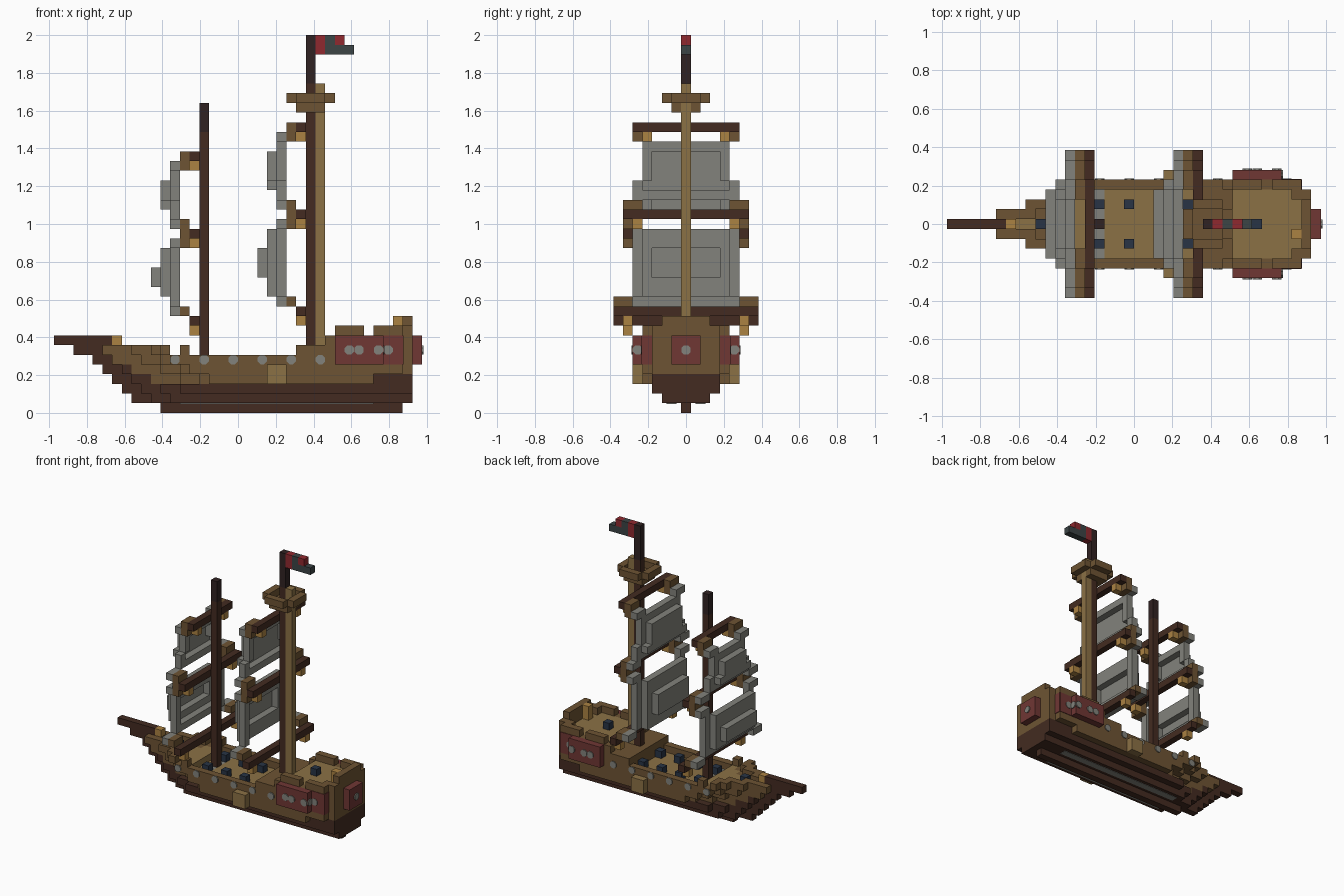
import bpy, bmesh
from mathutils import Vector, Matrix

if "Cube" in bpy.data.objects:
    bpy.data.objects.remove(bpy.data.objects["Cube"])

V = 2 / 39  # edge of one block
COLOURS = {
    "brown": (.155, .088, .033), "tan": (.26, .165, .06), "dark_wood": (.056, .024, .015),
    "sailcloth": (.225, .225, .2), "wine": (.16, .038, .034), "flag_red": (.28, .022, .028),
    "slate": (.045, .058, .06), "navy": (.021, .034, .06), "gold": (.41, .225, .055),
    "black_wood": (.03, .016, .016)}
NAMES = list(COLOURS)
MATS = []
for name, rgb in COLOURS.items():
    m = bpy.data.materials.new(name)
    m.use_nodes = True
    m.diffuse_color = (*rgb, 1)
    m.node_tree.nodes["Principled BSDF"].inputs["Base Color"].default_value = (*rgb, 1)
    MATS.append(m)


def place(i, j, k):
    """Block-grid corner to world position."""
    return Vector(((i - 19) * V, (j - .5) * V, k * V))


def finish(name, bm):
    me = bpy.data.meshes.new(name)
    bm.to_mesh(me)
    bm.free()
    for m in MATS:
        me.materials.append(m)
    bpy.context.collection.objects.link(bpy.data.objects.new(name, me))


def build(name, cells):
    """Skin a dictionary of coloured blocks with its outer faces."""
    bm = bmesh.new()
    verts = {}
    for cell, colour in cells.items():
        for axis in range(3):
            for side in (0, 1):
                near = list(cell)
                near[axis] += 2 * side - 1
                if tuple(near) in cells:
                    continue
                loop = []
                for a, b in ((0, 0), (1, 0), (1, 1), (0, 1)):
                    p = list(cell)
                    p[axis] += side
                    p[(axis + 1) % 3] += a
                    p[(axis + 2) % 3] += b
                    p = tuple(p)
                    if p not in verts:
                        verts[p] = bm.verts.new(place(*p))
                    loop.append(verts[p])
                f = bm.faces.new(loop if side else loop[::-1])
                f.material_index = NAMES.index(colour)
    finish(name, bm)


def fill(cells, xs, ys, zs, colour):
    for i in xs:
        for j in ys:
            for k in zs:
                cells[i, j, k] = colour


def span(w):
    return range(-w, w + 1)


# Hull outline
STEM = [11, 8, 7, 6, 5, 4, 2]        # foremost block of each layer
BODY = {3: 10, 4: 8, 5: 6}           # where planking starts


def half_width(i, k):
    if k < 3:
        return min(k + (k > 0), max(0, (i - STEM[k]) // 2), 4)
    s = BODY.get(k, 5)
    w = sum(i >= s + t for t in (0, 3, 5, 6))
    if k == 3 and i >= 33:
        return 3
    return min(w, 3) if i == 36 else w


def rail_top(i):
    if i < 12 or i == 13:
        return 6
    if i < 25:
        return 5
    if i < 28:
        return 6
    return 7 if i in (28, 32) else 8


def deck_top(i):
    if i < 14:
        return 5
    if i < 25:
        return 4
    return 6 if i < 29 else 7


hull = {}
for k in range(9):
    for i in range(STEM[min(k, 6)], 36 if k == 0 else 37):
        w = half_width(i, k)
        if k >= 3 and w == 0:
            if k < 7:
                fill(hull, [i], span(min(1, (i - STEM[k]) // 2) if k < 5 else 0), [k], "dark_wood")
            continue
        for j in span(w):
            inner = w if k < 3 else min(w, half_width(i - 1, k), half_width(i + 1, k) if i < 36 else 0)
            rim = abs(j) >= inner or i == 36
            if k > (rail_top(i) if rim else deck_top(i)):
                continue
            colour = "dark_wood" if k < 3 or (k == 3 and i >= 33) else "brown"
            if not rim and k == deck_top(i) and not 25 <= i < 29:
                colour = "sailcloth" if i == 15 else "tan"
            hull[i, j, k] = colour
fill(hull, [36], span(2), [9], "brown")
fill(hull, [35], [-1], [8, 9], "gold")
build("hull", hull)

# Bowsprit
sprit = {}
fill(sprit, range(6), [0], [7], "dark_wood")
sprit[6, 0, 7] = "gold"
build("bowsprit", sprit)

# Side galleries, stern gallery and boarding steps
galleries, steps = {}, {}
for s in (-1, 1):
    fill(galleries, range(29, 34), [5 * s], range(5, 8), "wine")
    fill(steps, [22, 23], [5 * s], [3, 4], "tan")
fill(galleries, [37], span(1), range(5, 8), "wine")
build("galleries", galleries)
build("boarding_steps", steps)

# Wine coloured panels where the galleries run on to the stern
bm = bmesh.new()
for s in (-1, 1):
    c = place(35, .5 + 4.5 * s, 6.5)
    bmesh.ops.create_cube(bm, size=1, matrix=Matrix.Translation(c) @ Matrix.Diagonal((2 * V, .008, 3 * V, 1)))
    c = place(36, .5 + 4 * s, 6.5)
    bmesh.ops.create_cube(bm, size=1, matrix=Matrix.Translation(c) @ Matrix.Diagonal((.008, V, 3 * V, 1)))
for f in bm.faces:
    f.material_index = NAMES.index("wine")
finish("gallery_panels", bm)

# Round gun ports and windows
bm = bmesh.new()


def port(i, j, k, axis):
    turn = Matrix.Rotation(1.5708, 4, axis) @ Matrix.Rotation(.3927, 4, "Z")
    bmesh.ops.create_cone(bm, cap_ends=True, segments=8, radius1=V * .52, radius2=V * .52,
                          depth=.014, matrix=Matrix.Translation(place(i, j, k)) @ turn)


for s in (-1, 1):
    for i in range(6):
        port(12.5 + 3 * i, .5 + 4.5 * s, 5.5, "X")
    for i in (30.5, 31.5, 33.5):
        port(i, .5 + 5.5 * s, 6.5, "X")
    port(34.5, .5 + 4.5 * s, 6.5, "X")
    port(34, .5 + 5 * s, 6.5, "Y")
port(38, .5, 6.5, "Y")
# Pale strips under the hull
for s in (-1, 1):
    bmesh.ops.create_cube(bm, size=1, matrix=Matrix.Translation(place(23, .5 + 1.5 * s, 1))
                          @ Matrix.Diagonal((20 * V, V, .006, 1)))
for f in bm.faces:
    f.material_index = NAMES.index("sailcloth")
finish("ports_and_windows", bm)

# Deck guns
guns = {}
for i in (15, 18, 21, 24):
    fill(guns, [i], [-2, 2], [5], "navy")
guns[9, 0, 6] = guns[31, 0, 8] = "navy"
build("deck_guns", guns)

# Masts
fore, main = {}, {}
fill(fore, [15], [0], range(5, 29), "dark_wood")
fill(fore, [15], [0], range(29, 32), "black_wood")
fill(main, [26], [0], range(7, 34), "dark_wood")
fill(main, [26], [0], range(34, 39), "black_wood")
fill(main, [27], [0], range(7, 34), "tan")
build("fore_mast", fore)
build("main_mast", main)

# Lookout basket
nest = {}
fill(nest, range(25, 28), span(1), [31], "brown")
for i in span(2):
    for j in span(2):
        if max(abs(i), abs(j)) == 2 and abs(i) + abs(j) < 4:
            nest[26 + i, j, 32] = "brown"
build("lookout", nest)

# Flag
flag = {}
fill(flag, [27], [0], [37, 38], "flag_red")
fill(flag, [28], [0], [37, 38], "slate")
fill(flag, [29, 30], [0], [37], "slate")
flag[29, 0, 38] = "flag_red"
build("flag", flag)


def sail(name, x, low, high, foot, head, flare, bulges):
    """Hollow billowing sail hung between two yards, with its cleats."""
    cloth, cleats = {}, {}
    for k, w in ((low + 1, foot), (high - 1, head)):
        for s in (-1, 1):
            ys = (s * w, s * (w - 1))
            fill(cloth, [x - 2], ys, [k], "sailcloth")
            fill(cleats, [x - 1], ys, [k], "brown")
    for s in (-1, 1):
        fill(cleats, [x - 1], (s * head, s * (head - 1)), [high], "brown")
        cleats[x, s * (head - 1), high - 1] = "gold"
        if low < 12:
            cleats[x, s * (foot - 1), low - 1] = "gold"
    for k in range(low + 2, high - 1):
        w = head - 1 + (flare if k < low + 4 else 0)
        for j in span(w):
            depth = 2
            for n, (a, b) in enumerate(bulges):
                if a <= k <= b and abs(j) < w - n:
                    depth = 3 + n
            cloth[x - depth, j, k] = "sailcloth"
    build(name, cloth)
    build(name + "_cleats", cleats)


def yards(name, x, rows):
    cells = {}
    for k, w in rows:
        fill(cells, [x], span(w), [k], "dark_wood")
    build(name, cells)


yards("fore_yards", 14, ((9, 7), (18, 6), (26, 4)))
yards("main_yards", 25, ((10, 7), (20, 6), (29, 5)))
sail("fore_lower_sail", 14, 9, 18, 7, 6, 0, ((12, 16), (13, 14)))
sail("fore_upper_sail", 14, 18, 26, 6, 4, 1, ((21, 23),))
sail("main_lower_sail", 25, 10, 20, 7, 6, 0, ((12, 18), (14, 16)))
sail("main_upper_sail", 25, 20, 29, 6, 5, 1, ((23, 26),))
